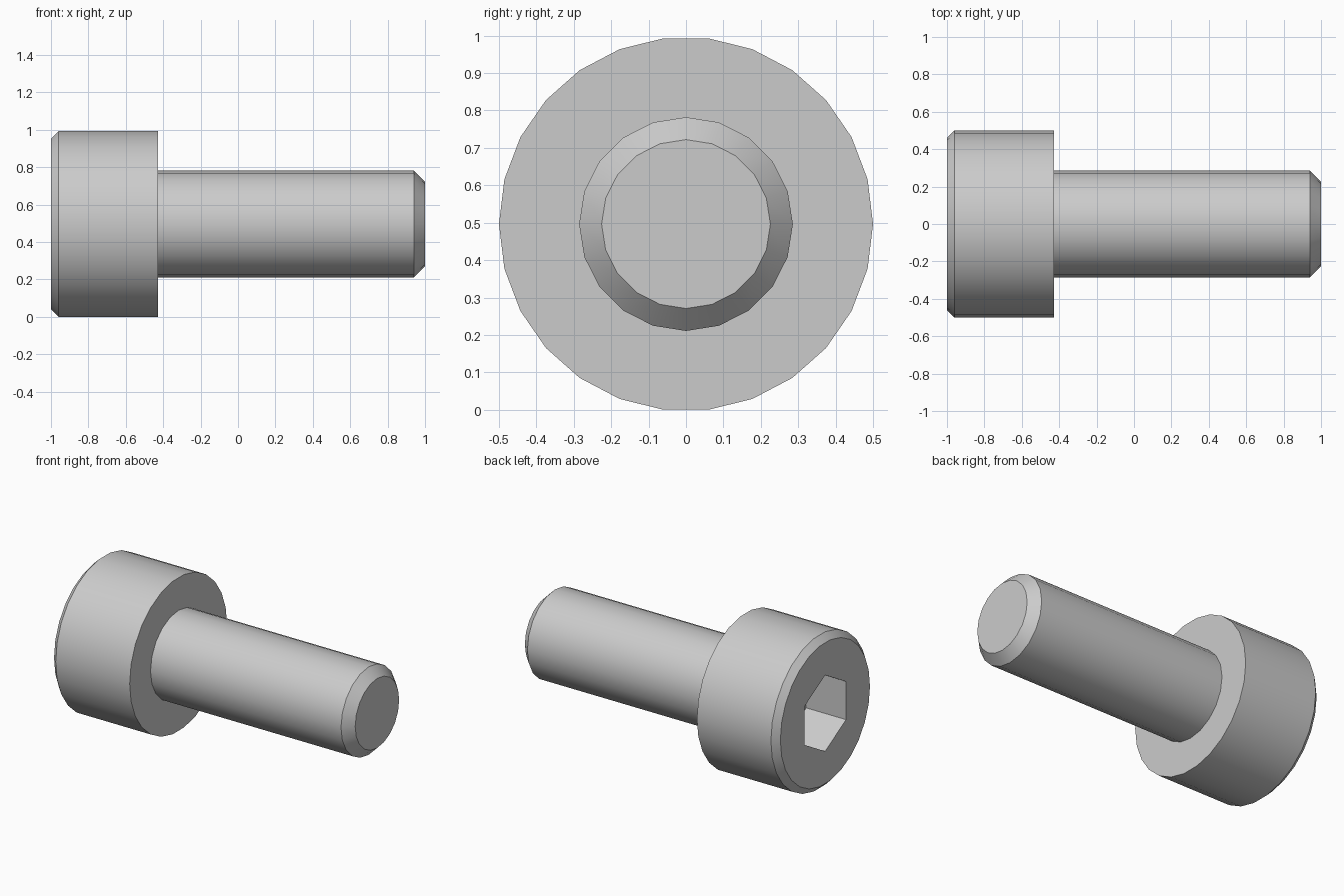
import bpy, bmesh
from math import cos, sin, pi, radians

if "Cube" in bpy.data.objects:
    bpy.data.objects.remove(bpy.data.objects["Cube"])

HEAD_R, HEAD_SIDES = 0.5, 26
SHANK_R, SHANK_SIDES = 0.2857, 20
HEX_R = 0.2474
AXIS_Z = HEAD_R * cos(pi / HEAD_SIDES)   # lowest flat rests on z = 0

bm = bmesh.new()


def ring(x, r, sides, start=0.0):
    """Polygon of vertices around the screw axis."""
    return [bm.verts.new((x, r * cos(start + 2 * pi * i / sides),
                          AXIS_Z + r * sin(start + 2 * pi * i / sides)))
            for i in range(sides)]


def wall(a, b):
    """Quads between two rings with equal side counts."""
    n = len(a)
    for i in range(n):
        j = (i + 1) % n
        bm.faces.new((a[i], a[j], b[j], b[i]))


def washer(outer, inner):
    """Flat face between two rings with different side counts."""
    edges = [bm.edges.get((r[i - 1], r[i])) for r in (outer, inner) for i in range(len(r))]
    bmesh.ops.triangle_fill(bm, edges=edges, use_beauty=True, normal=(1, 0, 0))


# Chamfered head
head_end = ring(-1.0, 0.46, HEAD_SIDES)
head_rim = ring(-0.96, HEAD_R, HEAD_SIDES)
head_base = ring(-0.4286, HEAD_R, HEAD_SIDES)
wall(head_end, head_rim)
wall(head_rim, head_base)

# Hexagonal socket
hex_top = ring(-1.0, HEX_R, 6, pi / 2)
hex_floor = ring(-0.714, HEX_R, 6, pi / 2)
wall(hex_top, hex_floor)
bm.faces.new(hex_floor)
washer(head_end, hex_top)

# Shank with chamfered tip
shank_base = ring(-0.4286, SHANK_R, SHANK_SIDES)
shank_rim = ring(0.94, SHANK_R, SHANK_SIDES)
shank_tip = ring(1.0, 0.2257, SHANK_SIDES)
wall(shank_base, shank_rim)
wall(shank_rim, shank_tip)
bm.faces.new(shank_tip)
washer(head_base, shank_base)

bmesh.ops.recalc_face_normals(bm, faces=bm.faces[:])
mesh = bpy.data.meshes.new("socket_head_screw")
bm.to_mesh(mesh)
bm.free()
screw = bpy.data.objects.new("socket_head_screw", mesh)
bpy.context.collection.objects.link(screw)

# Smooth sides, sharp chamfers and socket edges
bpy.context.view_layer.objects.active = screw
screw.select_set(True)
bpy.ops.object.shade_smooth_by_angle(angle=radians(30))
